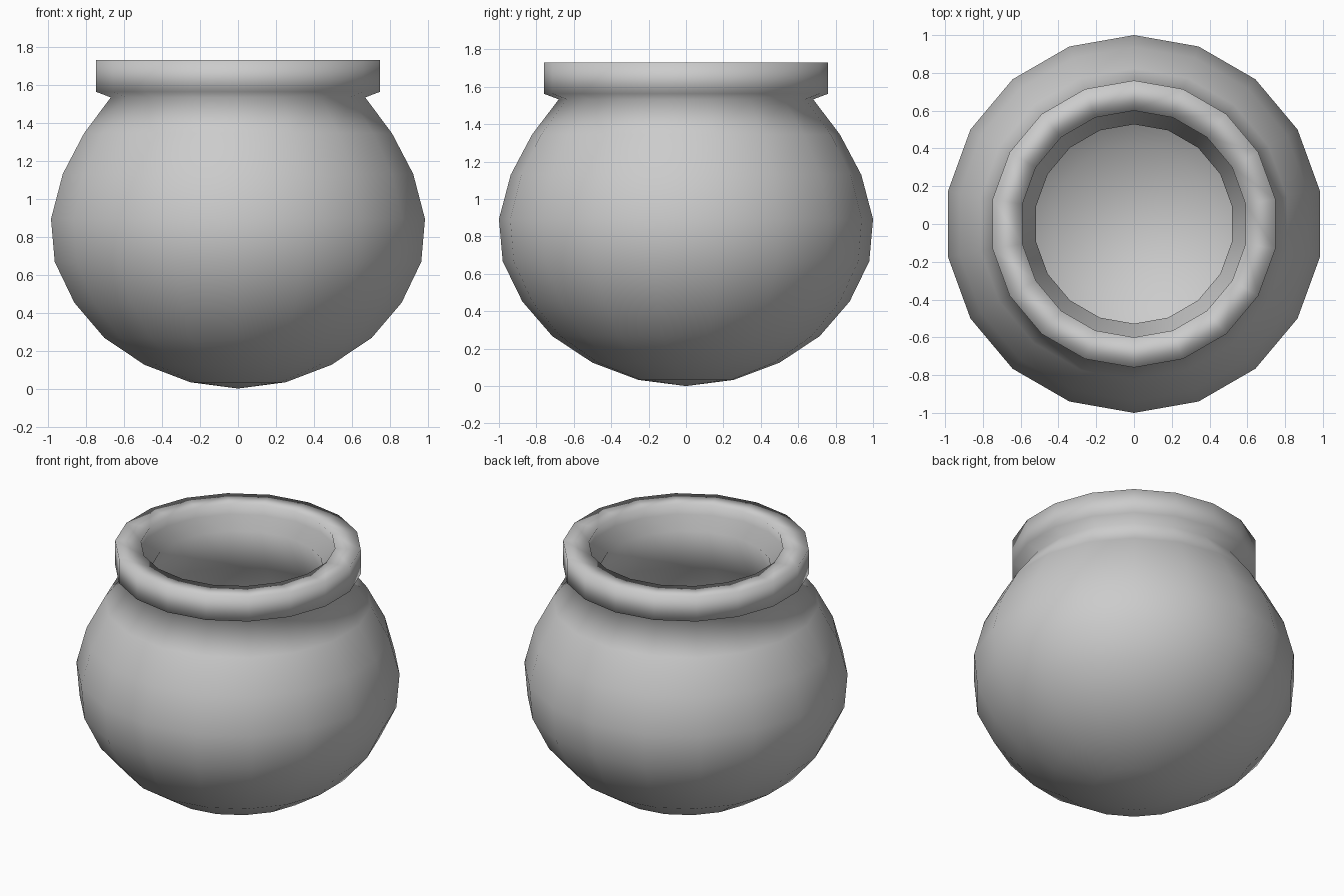
import bpy, bmesh, math

if "Cube" in bpy.data.objects:
    bpy.data.objects.remove(bpy.data.objects["Cube"])

SIDES = 18
# outer profile (radius, z): rounded belly, pinched neck, upright rim
PROFILE = [(0.255, 0.033), (0.50, 0.125), (0.715, 0.267), (0.875, 0.452),
           (0.98, 0.667), (1.0, 0.893), (0.937, 1.13), (0.823, 1.345),
           (0.68, 1.533), (0.76, 1.563), (0.76, 1.73)]

bm = bmesh.new()

# outer skin, turned around z with a corner on the y axis
rings = []
for r, z in PROFILE:
    ring = []
    for i in range(SIDES):
        a = math.pi / 2 + 2 * math.pi * i / SIDES
        ring.append(bm.verts.new((r * math.cos(a), r * math.sin(a), z)))
    rings.append(ring)
pole = bm.verts.new((0, 0, 0))
for i in range(SIDES):
    j = (i + 1) % SIDES
    bm.faces.new((pole, rings[0][j], rings[0][i]))
    for low, high in zip(rings, rings[1:]):
        bm.faces.new((low[i], low[j], high[j], high[i]))
for f in bm.faces:
    f.smooth = True

mesh = bpy.data.meshes.new("pot")
bm.to_mesh(mesh)
bm.free()
pot = bpy.data.objects.new("pot", mesh)
bpy.context.collection.objects.link(pot)

# wall thickness, grown inwards
wall = pot.modifiers.new("wall", 'SOLIDIFY')
wall.thickness = 0.16
wall.offset = -1
